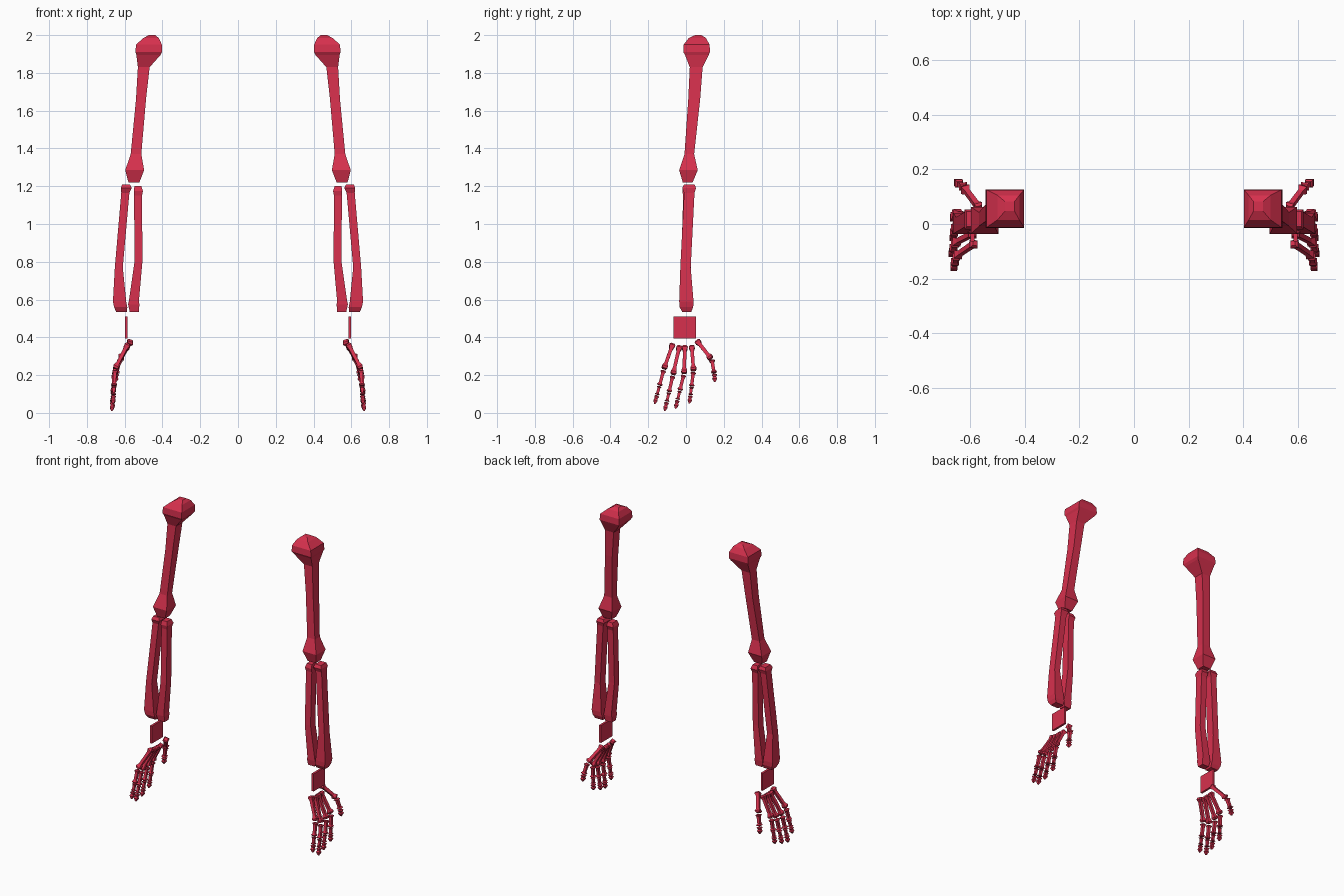
import bpy, bmesh
from mathutils import Vector

if "Cube" in bpy.data.objects:
    bpy.data.objects.remove(bpy.data.objects["Cube"])

red = bpy.data.materials.new("crimson_bone")
red.diffuse_color = (0.68, 0.03, 0.075, 1)
red.use_nodes = True
red.node_tree.nodes["Principled BSDF"].inputs["Base Color"].default_value = red.diffuse_color


def finish(name, bm):
    """Turn a bmesh into a flat shaped object, mirrored to the other arm."""
    bmesh.ops.recalc_face_normals(bm, faces=bm.faces)
    mesh = bpy.data.meshes.new(name)
    bm.to_mesh(mesh)
    bm.free()
    mesh.materials.append(red)
    obj = bpy.data.objects.new(name, mesh)
    bpy.context.collection.objects.link(obj)
    obj.modifiers.new("Mirror", "MIRROR").use_mirror_merge = False


def loft(bm, rings):
    """Skin four-cornered rings and cap both ends."""
    loops = [[bm.verts.new(p) for p in ring] for ring in rings]
    for a, b in zip(loops, loops[1:]):
        for i in range(4):
            j = (i + 1) % 4
            bm.faces.new((a[i], a[j], b[j], b[i]))
    bm.faces.new(loops[0])
    bm.faces.new(loops[-1])


def long_bone(name, sections):
    """Upright bone; sections are (z, x min, x max, y min, y max)."""
    bm = bmesh.new()
    loft(bm, [[(x0, y0, z), (x1, y0, z), (x1, y1, z), (x0, y1, z)]
              for z, x0, x1, y0, y1 in sections])
    finish(name, bm)


KNOB = [(0, .6), (.07, 1), (.2, .62), (.8, .58), (.93, 1), (1, .7)]
TIP = [(0, .6), (.12, 1), (.35, .6), (.6, .95), (1, .25)]


def small_bone(bm, start, end, r, profile):
    """Slim square bone following a direction, with swollen ends."""
    start, end = Vector(start), Vector(end)
    d = (end - start).normalized()
    side = d.cross(Vector((1, 0, 0))).normalized()
    up = side.cross(d)
    loft(bm, [[start.lerp(end, t) + (side * a + up * b) * r * s
               for a, b in ((-1, -1), (1, -1), (1, 1), (-1, 1))]
              for t, s in profile])


# Arm bones
long_bone("upper_arm_bone", [
    (2.0, .438, .472, .048, .082),
    (1.985, .42, .50, .015, .105),
    (1.95, .403, .54, -.012, .125),
    (1.91, .402, .543, -.014, .127),
    (1.895, .41, .538, -.005, .12),
    (1.83, .468, .53, .02, .088),
    (1.66, .487, .54, .012, .075),
    (1.37, .512, .568, -.008, .043),
    (1.285, .497, .597, -.036, .062),
    (1.22, .522, .58, -.017, .035)])
long_bone("inner_forearm_bone", [
    (1.20, .512, .548, -.012, .035),
    (1.175, .503, .552, -.02, .045),
    (1.15, .508, .55, -.015, .035),
    (.80, .506, .548, -.025, .025),
    (.59, .525, .578, -.025, .03),
    (.575, .522, .582, -.025, .03),
    (.535, .525, .573, -.018, .025)])
long_bone("outer_forearm_bone", [
    (1.21, .572, .613, -.01, .045),
    (1.19, .563, .62, -.02, .053),
    (1.165, .575, .618, -.01, .045),
    (.77, .61, .652, -.03, .025),
    (.59, .592, .662, -.036, .04),
    (.56, .586, .656, -.034, .038),
    (.535, .588, .645, -.02, .028)])

# Wrist plate
long_bone("wrist_plate", [(z, .584, .598, -.065, .053) for z in (.395, .51)])

# Fingers: palm bone start, knuckle, tip
fingers = {
    "index_finger": ((.582, .03, .355), (.652, .04, .225), (.664, .018, .05)),
    "middle_finger": ((.585, -.006, .355), (.655, -.01, .21), (.664, -.056, .022)),
    "ring_finger": ((.587, -.034, .355), (.655, -.068, .205), (.668, -.113, .01)),
    "little_finger": ((.582, -.07, .365), (.65, -.116, .235), (.662, -.166, .048)),
}
for name, (base, knuckle, tip) in fingers.items():
    bm = bmesh.new()
    base, knuckle, tip = Vector(base), Vector(knuckle), Vector(tip)
    small_bone(bm, base, knuckle, .0155, KNOB)
    for t0, t1, r, prof in ((.05, .48, .0145, KNOB), (.5, .74, .0125, KNOB),
                            (.76, 1, .0125, TIP)):
        small_bone(bm, knuckle.lerp(tip, t0), knuckle.lerp(tip, t1), r, prof)
    finish(name, bm)

# Thumb
bm = bmesh.new()
small_bone(bm, (.567, .058, .382), (.622, .132, .288), .0165, KNOB)
small_bone(bm, (.626, .137, .28), (.642, .149, .212), .015, KNOB)
small_bone(bm, (.643, .15, .207), (.648, .153, .163), .0135, TIP)
finish("thumb", bm)
